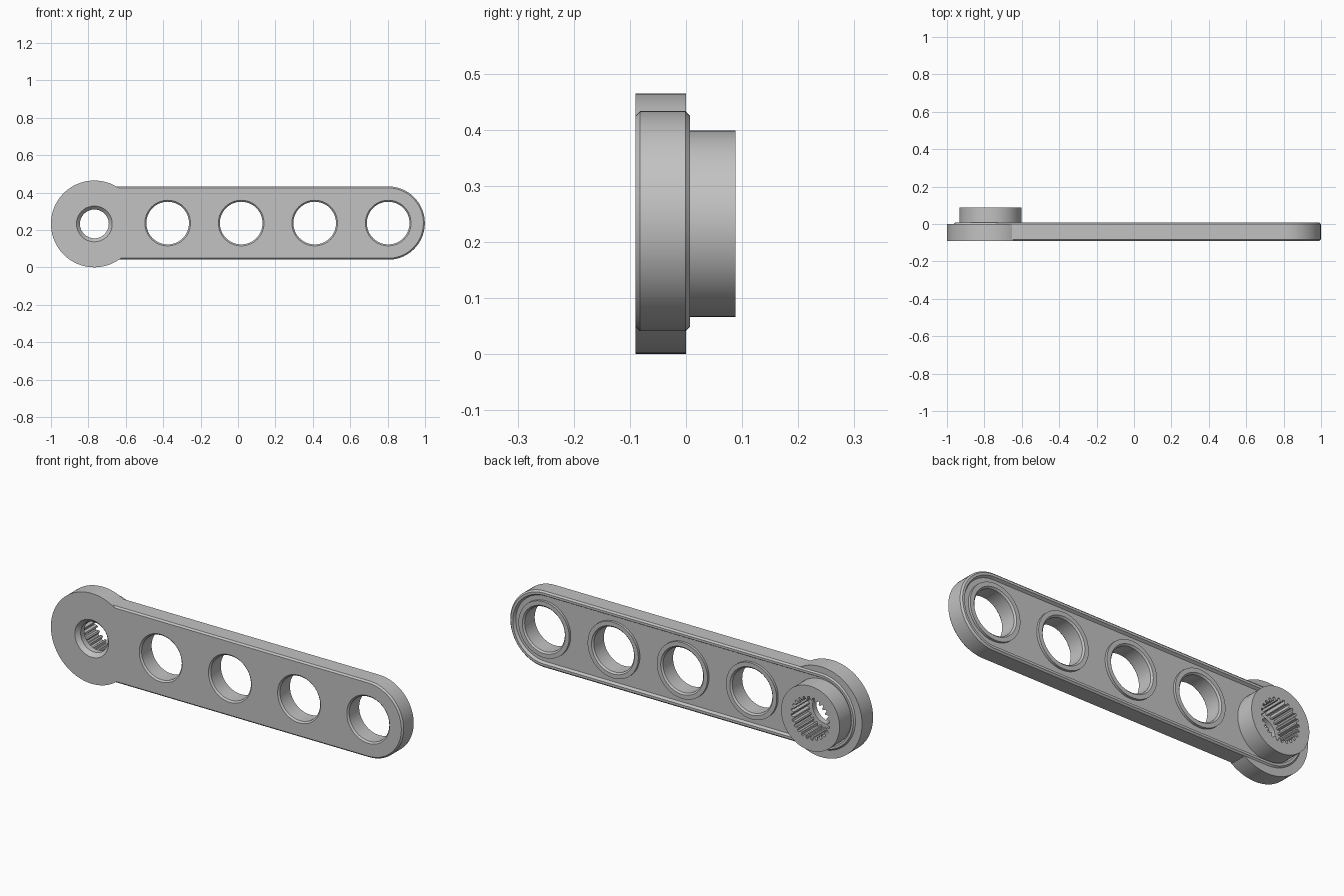
import bpy
import bmesh
import math

if "Cube" in bpy.data.objects:
    bpy.data.objects.remove(bpy.data.objects["Cube"], do_unlink=True)

HUB = (-0.768, 0.2325)      # hub centre in x, z
MID = 0.237                 # arm centre height
TIP = 0.803                 # centre of the rounded arm tip
FRONT, BACK = -0.09, 0.007

grey = bpy.data.materials.new("plain grey")
grey.use_nodes = True
grey.diffuse_color = (0.54, 0.54, 0.54, 1)
grey.node_tree.nodes["Principled BSDF"].inputs["Base Color"].default_value = grey.diffuse_color


def circle(center, r, n=72):
    return [(center[0] + r * math.cos(math.tau * i / n),
             center[1] + r * math.sin(math.tau * i / n)) for i in range(n)]


def stadium(r, n=36):
    # Rounded bar outline running from hub to tip
    points = []
    for cx, start in ((TIP, -math.pi / 2), (HUB[0], math.pi / 2)):
        for i in range(n + 1):
            a = start + math.pi * i / n
            points.append((cx + r * math.cos(a), MID + r * math.sin(a)))
    return points


def spline(center, r_in, r_out, teeth):
    # Toothed outline
    points = []
    for i in range(teeth):
        for step, r in ((0, r_in), (0.3, r_in), (0.5, r_out), (0.8, r_out)):
            a = math.tau * (i + step) / teeth
            points.append((center[0] + r * math.cos(a), center[1] + r * math.sin(a)))
    return points


def loft(name, sections):
    # Closed solid through (outline, y) sections
    bm = bmesh.new()
    rings = [[bm.verts.new((x, y, z)) for x, z in outline] for outline, y in sections]
    for a, b in zip(rings, rings[1:]):
        for i in range(len(a)):
            j = (i + 1) % len(a)
            bm.faces.new((a[i], a[j], b[j], b[i]))
    bm.faces.new(rings[0])
    bm.faces.new(rings[-1])
    bmesh.ops.recalc_face_normals(bm, faces=bm.faces)
    mesh = bpy.data.meshes.new(name)
    bm.to_mesh(mesh)
    bm.free()
    mesh.materials.append(grey)
    obj = bpy.data.objects.new(name, mesh)
    bpy.context.collection.objects.link(obj)
    return obj


def combine(body, tool, operation):
    mod = body.modifiers.new(operation, "BOOLEAN")
    mod.operation = operation
    mod.solver = "EXACT"
    mod.object = tool
    bpy.context.view_layer.objects.active = body
    bpy.ops.object.modifier_apply(modifier=mod.name)
    bpy.data.objects.remove(tool, do_unlink=True)


# Chamfered arm with the larger hub disc
arm = loft("horn_arm", [(stadium(0.188), FRONT), (stadium(0.196), FRONT + 0.008),
                        (stadium(0.196), BACK - 0.008), (stadium(0.188), BACK)])
combine(arm, loft("hub_disc", [(circle(HUB, 0.232, 96), FRONT),
                               (circle(HUB, 0.232, 96), 0)]), "UNION")

# Shallow recess in the back, leaving a rim
combine(arm, loft("recess_cutter", [(stadium(0.168), -0.006), (stadium(0.176), BACK),
                                    (stadium(0.176), 0.03)]), "DIFFERENCE")

# Raised rings and chamfered through holes
for i in range(4):
    c = (TIP - 0.393 * i, MID)
    combine(arm, loft("hole_ring", [(circle(c, 0.144), -0.03),
                                    (circle(c, 0.144), BACK)]), "UNION")
    combine(arm, loft("hole_cutter", [(circle(c, 0.132), FRONT - 0.01),
                                      (circle(c, 0.114), FRONT + 0.008),
                                      (circle(c, 0.114), BACK - 0.008),
                                      (circle(c, 0.132), BACK + 0.01)]), "DIFFERENCE")

# Boss on the back of the hub
combine(arm, loft("hub_boss", [(circle(HUB, 0.166), -0.04),
                               (circle(HUB, 0.166), 0.088)]), "UNION")

# Countersunk screw hole, then the toothed socket
combine(arm, loft("screw_cutter", [(circle(HUB, 0.105), FRONT - 0.01),
                                   (circle(HUB, 0.077), FRONT + 0.02),
                                   (circle(HUB, 0.077), 0.1)]), "DIFFERENCE")
teeth = spline(HUB, 0.095, 0.11, 24)
combine(arm, loft("socket_cutter", [(teeth, -0.04), (teeth, 0.1)]), "DIFFERENCE")

bpy.ops.object.select_all(action="DESELECT")
arm.select_set(True)
bpy.context.view_layer.objects.active = arm
bpy.ops.object.shade_smooth_by_angle(angle=math.radians(25))
